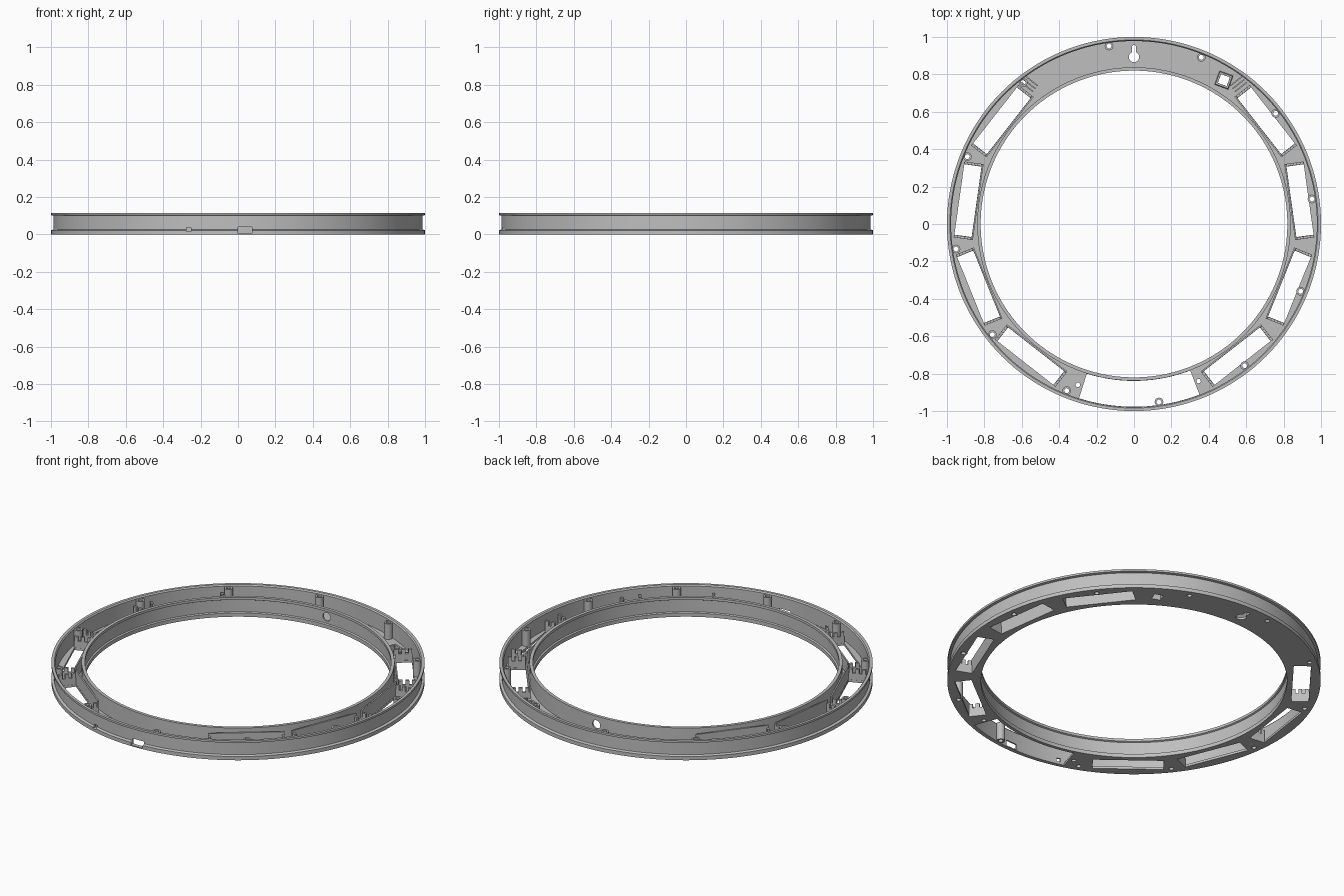
import bpy, bmesh, math
from mathutils import Matrix, Vector

cube = bpy.data.objects.get("Cube")
if cube:
    bpy.data.objects.remove(cube, do_unlink=True)

grey = bpy.data.materials.new("mid grey plastic")
grey.use_nodes = True
grey.diffuse_color = (0.52, 0.52, 0.52, 1)
grey.node_tree.nodes["Principled BSDF"].inputs["Base Color"].default_value = (0.52, 0.52, 0.52, 1)

HEIGHT = 0.115
FLOOR = 0.014
THROUGH = (-0.05, 0.05)
# Eight windows: four on one side, mirrored to the other
RIGHT = [38, 8, -22, -52]
WINDOWS = RIGHT + [180 - a for a in RIGHT]
# Twelve screw positions; one stands free in the open front part
FREE_SCREW = -82
SCREWS = [FREE_SCREW + 30 * i for i in range(12)]
SQUARE = 58


def polar(r, deg):
    a = math.radians(deg)
    return r * math.cos(a), r * math.sin(a)


def lathe(bm, profile, segments, cx=0, cy=0):
    """Revolve a closed (radius, z) outline into a solid ring."""
    rings = []
    for i in range(segments):
        x, y = polar(1, 360 * i / segments)
        rings.append([bm.verts.new((cx + r * x, cy + r * y, z)) for r, z in profile])
    n = len(profile)
    for i in range(segments):
        a, b = rings[i], rings[(i + 1) % segments]
        for j in range(n):
            k = (j + 1) % n
            bm.faces.new((a[j], b[j], b[k], a[k]))


def box(bm, deg, r, t, z, turn=0):
    """Box given by radial, tangential and height ranges at an angle."""
    lo, hi = Vector((r[0], t[0], z[0])), Vector((r[1], t[1], z[1]))
    m = (Matrix.Rotation(math.radians(deg), 4, 'Z') @ Matrix.Translation((lo + hi) / 2)
         @ Matrix.Rotation(math.radians(turn), 4, 'Z') @ Matrix.Diagonal((*(hi - lo), 1)))
    bmesh.ops.create_cube(bm, size=1, matrix=m)


def rod(bm, centre, radius, depth, turn=Matrix()):
    bmesh.ops.create_cone(bm, cap_ends=True, segments=24, radius1=radius, radius2=radius,
                          depth=depth, matrix=Matrix.Translation(centre) @ turn)


def prism(bm, points):
    """Upright solid through the floor from a counter-clockwise outline."""
    low, high = [[bm.verts.new((x, y, z)) for x, y in points] for z in THROUGH]
    bm.faces.new(list(reversed(low)))
    bm.faces.new(high)
    for i in range(len(points)):
        j = (i + 1) % len(points)
        bm.faces.new((low[i], low[j], high[j], high[i]))


def finish(name, bm):
    mesh = bpy.data.meshes.new(name)
    bm.to_mesh(mesh)
    bm.free()
    mesh.materials.append(grey)
    ob = bpy.data.objects.new(name, mesh)
    bpy.context.collection.objects.link(ob)
    return ob


def shade(ob):
    bpy.ops.object.select_all(action='DESELECT')
    ob.select_set(True)
    bpy.context.view_layer.objects.active = ob
    bpy.ops.object.shade_smooth_by_angle(angle=math.radians(30))


def cut(ob, bm):
    """Subtract separate, non-overlapping solids and keep the result."""
    cutter = finish("opening_cutter", bm)
    cutter.hide_render = True
    mod = ob.modifiers.new("openings", 'BOOLEAN')
    mod.operation = 'DIFFERENCE'
    mod.solver = 'EXACT'
    mod.object = cutter
    bpy.context.view_layer.update()
    graph = bpy.context.evaluated_depsgraph_get()
    result = bpy.data.meshes.new_from_object(ob.evaluated_get(graph))
    ob.modifiers.clear()
    ob.data = result
    bpy.data.objects.remove(cutter, do_unlink=True)


# Channel ring: floor, inner wall and outer wall, each wall with a shallow groove
bm = bmesh.new()
lathe(bm, [(0.82, 0), (1, 0), (1, 0.022), (0.986, 0.027), (0.986, 0.1),
           (1, 0.103), (1, HEIGHT), (0.984, HEIGHT), (0.978, 0.108),
           (0.978, FLOOR), (0.838, FLOOR), (0.838, HEIGHT), (0.82, HEIGHT),
           (0.82, 0.1), (0.828, 0.096), (0.828, 0.026), (0.82, 0.022)], 144)
ring = finish("channel_ring", bm)

# Floor openings: windows and screw holes
bm = bmesh.new()
for a in WINDOWS:
    box(bm, a, (0.85, 0.943), (-0.19, 0.19), THROUGH)
for a in SCREWS:
    if a != FREE_SCREW:
        rod(bm, (*polar(0.961, a), 0), 0.013, 0.06)
# open front part of the floor
start, end, steps = -107.5, -69, 16
angles = [start + (end - start) * i / steps for i in range(steps + 1)]
prism(bm, [polar(0.977, a) for a in angles] + [polar(0.839, a) for a in reversed(angles)])
# keyhole, square hole and two small holes
keyhole = [(x, y + 0.893) for x, y in (polar(0.028, a) for a in range(115, 426, 10))]
keyhole += [(x, y + 0.945) for x, y in (polar(0.012, a) for a in range(0, 181, 20))]
prism(bm, keyhole)
box(bm, SQUARE, (0.882, 0.932), (-0.025, 0.025), THROUGH, turn=12)
for x, y in ((-0.3, -0.86), (0.345, -0.84)):
    rod(bm, (x, y, 0), 0.012, 0.06)
cut(ring, bm)

# Wall openings: cable notch, small slot and round hole at the back
bm = bmesh.new()
box(bm, -90, (0.94, 1.05), (0, 0.075), (0.006, 0.04))
box(bm, -90, (0.9, 1.05), (-0.275, -0.25), (0.016, 0.036))
rod(bm, (0, 0.83, 0.065), 0.025, 0.08, Matrix.Rotation(math.pi / 2, 4, 'X'))
cut(ring, bm)
shade(ring)

# Screw posts along the outer wall
bm = bmesh.new()
for a in SCREWS:
    lathe(bm, [(0.013, 0.001), (0.023, 0.001), (0.023, 0.106), (0.013, 0.106)], 24,
          *polar(0.961, a))
shade(finish("screw_posts", bm))

# Straight walls behind the windows
bm = bmesh.new()
for a in WINDOWS:
    box(bm, a, (0.841, 0.849), (-0.205, 0.205), (0.002, 0.092))
finish("straight_walls", bm)

# Toothed holders at both ends of every window
bm = bmesh.new()
for a in WINDOWS:
    for s in (-1, 1):
        t = sorted((s * 0.191, s * 0.205))
        box(bm, a, (0.85, 0.945), t, (0.002, 0.052))
        for r in (0.852, 0.888, 0.924):
            box(bm, a, (r, r + 0.02), t, (0.05, 0.078))
finish("toothed_holders", bm)

# Low ribs on the back floor beside the last windows
bm = bmesh.new()
for a, s in ((38, 1), (142, -1)):
    for d in (0.222, 0.242, 0.262):
        box(bm, a, (0.86, 0.94), sorted((s * d, s * (d + 0.007))), (0.01, 0.026))
finish("floor_ribs", bm)

# Raised frame around the square hole
bm = bmesh.new()
lathe(bm, [(0.036, 0.01), (0.056, 0.01), (0.05, 0.035), (0.036, 0.035)], 4)
bmesh.ops.rotate(bm, verts=bm.verts, matrix=Matrix.Rotation(math.radians(25), 3, 'Z'))
bmesh.ops.translate(bm, verts=bm.verts, vec=(*polar(0.907, SQUARE), 0))
finish("square_hole_frame", bm)
